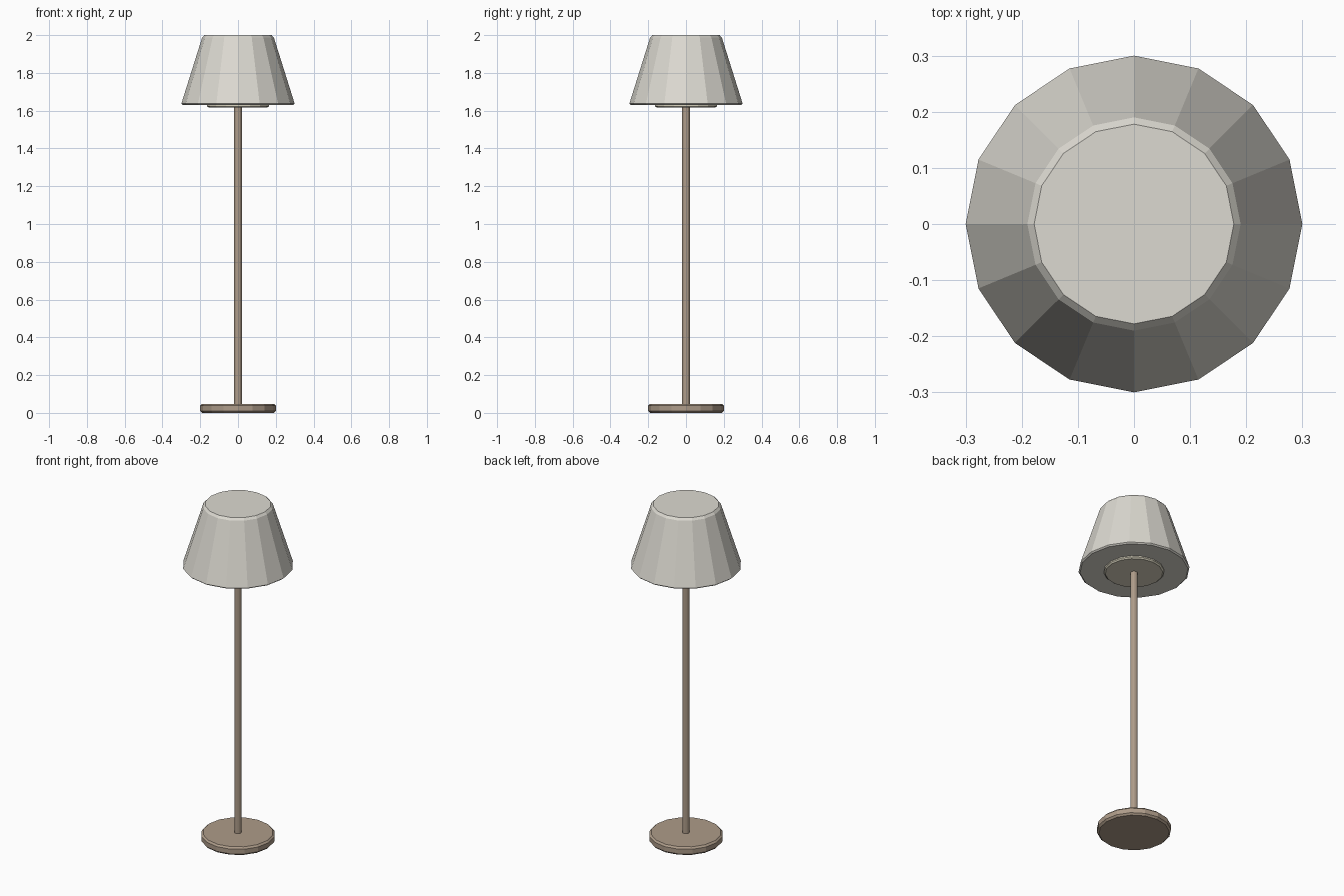
import bpy, bmesh
from math import cos, sin, tau

if "Cube" in bpy.data.objects:
    bpy.data.objects.remove(bpy.data.objects["Cube"])


def material(name, rgb):
    m = bpy.data.materials.new(name)
    m.diffuse_color = (*rgb, 1)
    m.use_nodes = True
    m.node_tree.nodes["Principled BSDF"].inputs["Base Color"].default_value = m.diffuse_color
    return m


def lathe(name, profile, sides, mat):
    """Closed flat-shaded solid turned from (radius, z) points, bottom to top."""
    bm = bmesh.new()
    rings = [[bm.verts.new((r * cos(tau * i / sides), r * sin(tau * i / sides), z))
              for i in range(sides)] for r, z in profile]
    for a, b in zip(rings, rings[1:]):
        for i in range(sides):
            j = (i + 1) % sides
            bm.faces.new((a[i], a[j], b[j], b[i]))
    bm.faces.new(rings[0][::-1])
    bm.faces.new(rings[-1])
    mesh = bpy.data.meshes.new(name)
    bm.to_mesh(mesh)
    bm.free()
    mesh.materials.append(mat)
    obj = bpy.data.objects.new(name, mesh)
    bpy.context.collection.objects.link(obj)
    return obj


bronze = material("bronze", (0.42, 0.33, 0.25))
fabric = material("fabric", (0.72, 0.70, 0.64))
glow = material("glow", (0.72, 0.68, 0.54))

# Weighted round foot with chamfered edges
lathe("base", [(0.19, 0), (0.2, 0.01), (0.2, 0.038), (0.19, 0.048)], 16, bronze)

# Slim upright
lathe("pole", [(0.02, 0.04), (0.02, 1.63)], 12, bronze)

# Tapered shade with chamfered rims
lathe("shade", [(0.292, 1.63), (0.3, 1.637), (0.19, 1.987), (0.178, 2.0)], 16, fabric)

# Diffuser disc under the shade
lathe("diffuser", [(0.155, 1.616), (0.163, 1.623), (0.163, 1.645)], 16, glow)
